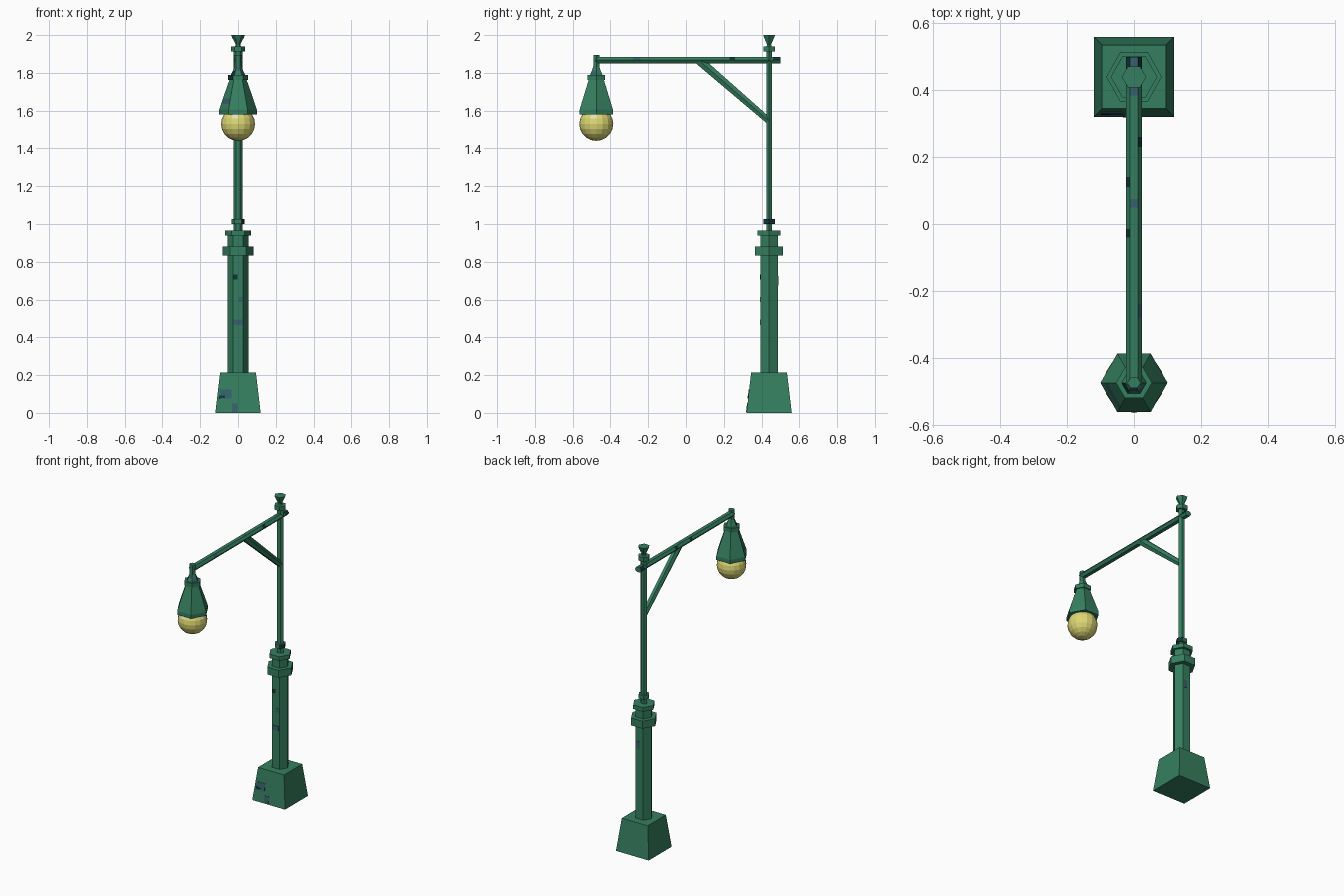
import bpy, bmesh, math
from mathutils import Vector

if "Cube" in bpy.data.objects:
    bpy.data.objects.remove(bpy.data.objects["Cube"])


def material(name, col):
    m = bpy.data.materials.new(name)
    m.diffuse_color = (*col, 1)
    m.use_nodes = True
    m.node_tree.nodes["Principled BSDF"].inputs["Base Color"].default_value = m.diffuse_color
    return m


GREEN = material("green paint", (0.036, 0.212, 0.115))
BLUE = material("worn blue", (0.038, 0.12, 0.145))
DARK = material("dark wear", (0.006, 0.035, 0.042))
GLOW = material("yellow glass", (0.72, 0.68, 0.175))
PALE = material("pale glass", (0.75, 0.74, 0.5))
MATS = [GREEN, BLUE, DARK]
POLE_Y, LAMP_Y = 0.44, -0.475


def loft(name, rings, loc=(0, 0, 0), rot=(0, 0, 0), sides=6, paint=None):
    """Stack rings (z, half width x, half width y); paint maps (band, side) to a material index."""
    phase = math.pi / 4 if sides == 4 else 0
    ang = [phase + 2 * math.pi * i / sides for i in range(sides)]
    mx = max(math.cos(a) for a in ang)
    my = max(math.sin(a) for a in ang)
    bm = bmesh.new()
    vs = [[bm.verts.new((rx * math.cos(a) / mx, ry * math.sin(a) / my, z)) for a in ang]
          for z, rx, ry in rings]
    for b in range(len(rings) - 1):
        for s in range(sides):
            t = (s + 1) % sides
            f = bm.faces.new((vs[b][s], vs[b][t], vs[b + 1][t], vs[b + 1][s]))
            f.material_index = (paint or {}).get((b, s), 0)
    bm.faces.new(vs[0][::-1])
    bm.faces.new(vs[-1])
    me = bpy.data.meshes.new(name)
    bm.to_mesh(me)
    bm.free()
    for m in MATS:
        me.materials.append(m)
    ob = bpy.data.objects.new(name, me)
    ob.location, ob.rotation_euler = loc, rot
    bpy.context.collection.objects.link(ob)
    return ob


def plate(name, loc, size, mat, rot=(0, 0, 0)):
    """Thin painted wear patch."""
    bpy.ops.mesh.primitive_cube_add(size=1, location=loc, rotation=rot)
    ob = bpy.context.object
    ob.name, ob.scale = name, size
    ob.data.materials.append(mat)


pole = (0, POLE_Y, 0)
lamp = (0, LAMP_Y, 0)

# Square tapered foot and hexagonal column
loft("base", [(0, 0.12, 0.12), (0.213, 0.095, 0.095)], pole, sides=4)
loft("column", [(0.2, 0.055, 0.046), (0.95, 0.055, 0.046)], pole)

# Collars up the post
for name, z0, z1, rx, ry, paint in [
        ("wide_collar", 0.833, 0.882, 0.083, 0.074, None),
        ("upper_collar", 0.938, 0.965, 0.07, 0.061, None),
        ("neck_collar", 1.0, 1.026, 0.035, 0.03, {(0, 0): 2, (0, 5): 2}),
        ("top_collar", 1.912, 1.94, 0.037, 0.031, None)]:
    loft(name, [(z0, rx, ry), (z1, rx, ry)], pole, paint=paint)

# Slim pole and flared finial
loft("pole", [(0.95, 0.023, 0.015), (1.92, 0.023, 0.015)], pole)
loft("finial", [(1.93, 0.018, 0.015), (1.95, 0.012, 0.011), (1.985, 0.03, 0.026),
                (2.0, 0.037, 0.031)], pole)

# Horizontal arm with worn bands
ys = [-0.48, -0.28, -0.24, -0.04, -0.015, 0.05, 0.075, 0.11, 0.14, 0.23, 0.26,
      0.385, 0.41, 0.46, 0.50]
loft("arm", [(y, 0.024, 0.016) for y in ys], (0, 0, 1.867), (-math.pi / 2, 0, 0),
     paint={(1, 5): 1, (3, 3): 2, (5, 4): 1, (7, 3): 2, (9, 5): 2,
            (11, 4): 1, (13, 4): 1, (13, 3): 2, (13, 5): 2})

# Diagonal brace
a, b = Vector((0, POLE_Y, 1.545)), Vector((0, 0.07, 1.865))
d = b - a
loft("brace", [(0, 0.02, 0.017), (d.length, 0.02, 0.023)], a, (math.atan2(-d.y, d.z), 0, 0))

# Lamp hanger, cap, shade and globe
loft("hanger", [(1.83, 0.02, 0.016), (1.895, 0.02, 0.016)], lamp)
loft("lamp_cap", [(1.78, 0.042, 0.036), (1.81, 0.028, 0.024), (1.845, 0.014, 0.012)], lamp,
     paint={(0, 3): 2, (1, 4): 1, (0, 5): 1})
loft("lamp_collar", [(1.763, 0.054, 0.046), (1.79, 0.054, 0.046)], lamp, paint={(0, 3): 2})
loft("shade", [(1.58, 0.1, 0.088), (1.605, 0.1, 0.088), (1.635, 0.09, 0.079),
               (1.665, 0.08, 0.07), (1.77, 0.043, 0.038)], lamp, paint={(2, 3): 1})
bpy.ops.mesh.primitive_uv_sphere_add(segments=16, ring_count=10, radius=0.09,
                                     location=(0, LAMP_Y, 1.53))
globe = bpy.context.object
globe.name = "globe"
globe.data.materials.append(GLOW)
globe.data.materials.append(PALE)
# Pale spots on the front and right of the globe, just under the shade
for p in globe.data.polygons:
    c = p.center
    if 0.03 < c.z < 0.05 and (-0.03 < c.x < 0 and c.y < 0 or -0.03 < c.y < 0 and c.x > 0):
        p.material_index = 1

# Wear patches on column front and back
face_y = 0.046
for i, (x, z, w, h, m, s) in enumerate([
        (-0.014, 0.72, 0.025, 0.025, DARK, -1), (0.014, 0.60, 0.022, 0.028, BLUE, -1),
        (0.0, 0.48, 0.045, 0.03, BLUE, -1), (0.01, 0.70, 0.022, 0.05, BLUE, 1)]):
    plate(f"column_patch_{i}", (x, POLE_Y + s * face_y, z), (w, 0.005, h), m)

# Wear patches on the sloping front of the base
tilt = math.atan2(0.025, 0.213)
for i, (x, z, w, h, m) in enumerate([
        (-0.065, 0.10, 0.06, 0.05, BLUE), (-0.018, 0.028, 0.03, 0.045, BLUE),
        (-0.085, 0.085, 0.03, 0.015, DARK)]):
    y = POLE_Y - (0.12 - 0.025 * z / 0.213) - (0.001 if m is DARK else 0)
    plate(f"base_patch_{i}", (x, y, z), (w, 0.005, h), m, (-tilt, 0, 0))
